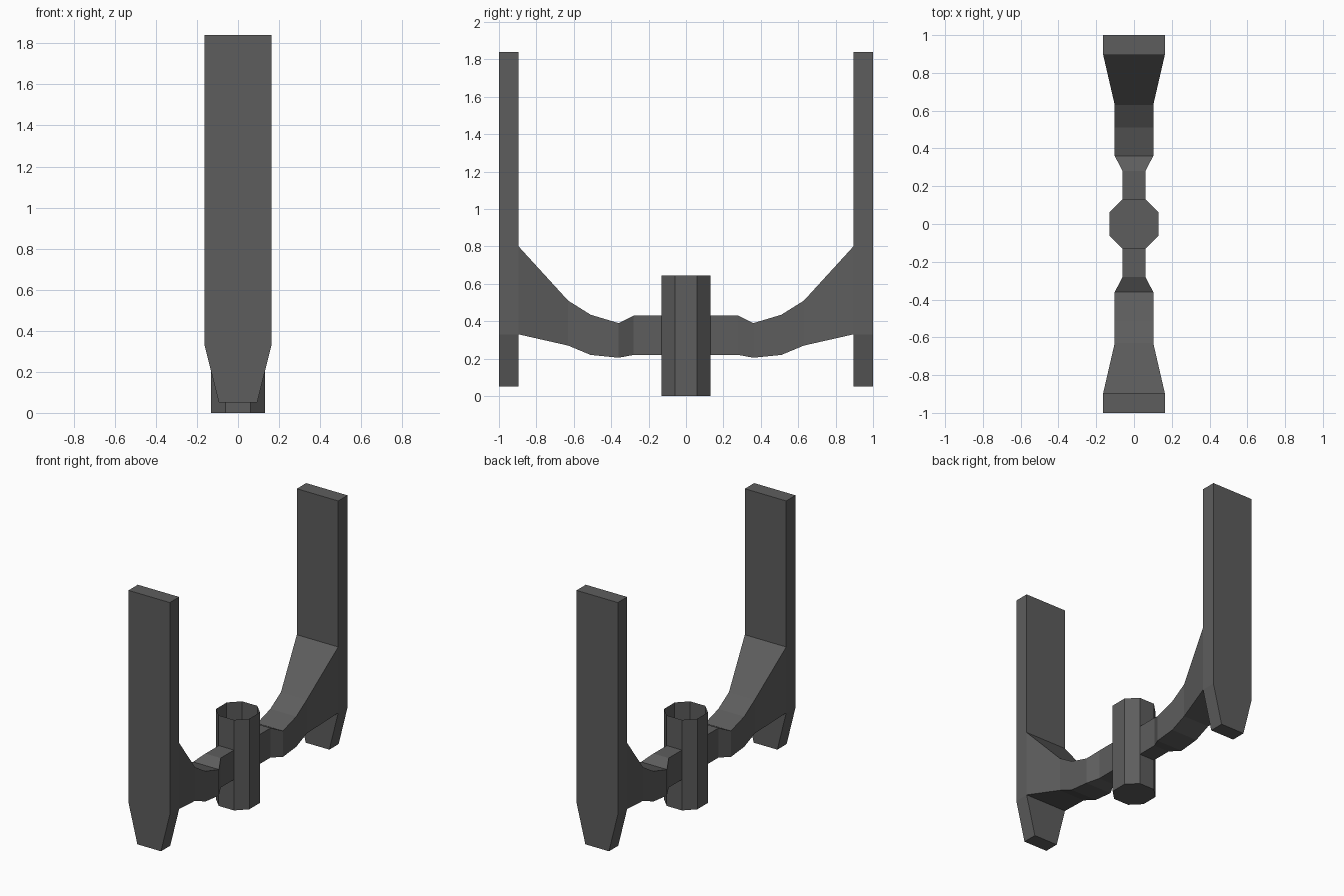
import bpy, bmesh

if "Cube" in bpy.data.objects:
    bpy.data.objects.remove(bpy.data.objects["Cube"])

grey = bpy.data.materials.new("dark grey metal")
grey.diffuse_color = (0.11, 0.11, 0.11, 1)
grey.use_nodes = True
grey.node_tree.nodes["Principled BSDF"].inputs["Base Color"].default_value = grey.diffuse_color


def loft(name, rings, cap_start=True, cap_end=True):
    """Skin a list of equal-length point rings into one flat-shaded object."""
    bm = bmesh.new()
    loops = [[bm.verts.new(p) for p in ring] for ring in rings]
    n = len(loops[0])
    for a, b in zip(loops, loops[1:]):
        for i in range(n):
            j = (i + 1) % n
            bm.faces.new((a[i], a[j], b[j], b[i]))
    if cap_start:
        bm.faces.new(loops[0][::-1])
    if cap_end:
        bm.faces.new(loops[-1])
    bmesh.ops.recalc_face_normals(bm, faces=bm.faces)
    mesh = bpy.data.meshes.new(name)
    bm.to_mesh(mesh)
    bm.free()
    mesh.materials.append(grey)
    obj = bpy.data.objects.new(name, mesh)
    bpy.context.collection.objects.link(obj)
    return obj


def mirror_y(obj):
    mod = obj.modifiers.new("mirror", 'MIRROR')
    mod.use_axis = (False, True, False)
    mod.use_mirror_merge = False


# Octagonal socket in the middle: closed floor, open top
r, c = 0.131, 0.06
octagon = [(r, -c), (r, c), (c, r), (-c, r), (-r, c), (-r, -c), (-c, -r), (c, -r)]
loft("socket", [[(x, y, z) for x, y in octagon] for z in (0, 0.645)], cap_end=False)

# Curved arm from the socket to the upright: y, bottom z, top z, half width
stations = [(0.13, 0.22, 0.43, 0.06), (0.28, 0.22, 0.43, 0.06),
            (0.36, 0.205, 0.39, 0.102), (0.51, 0.22, 0.435, 0.102),
            (0.63, 0.27, 0.51, 0.102), (0.895, 0.33, 0.80, 0.163)]
arm = loft("arm", [[(-w, y, lo), (w, y, lo), (w, y, hi), (-w, y, hi)]
                   for y, lo, hi, w in stations], cap_start=False, cap_end=False)
mirror_y(arm)

# Flat upright prong with a tapered foot
outline = [(-0.093, 0.05), (0.093, 0.05), (0.163, 0.33),
           (0.163, 1.84), (-0.163, 1.84), (-0.163, 0.33)]
prong = loft("prong", [[(x, y, z) for x, z in outline] for y in (0.895, 1.0)])
mirror_y(prong)
